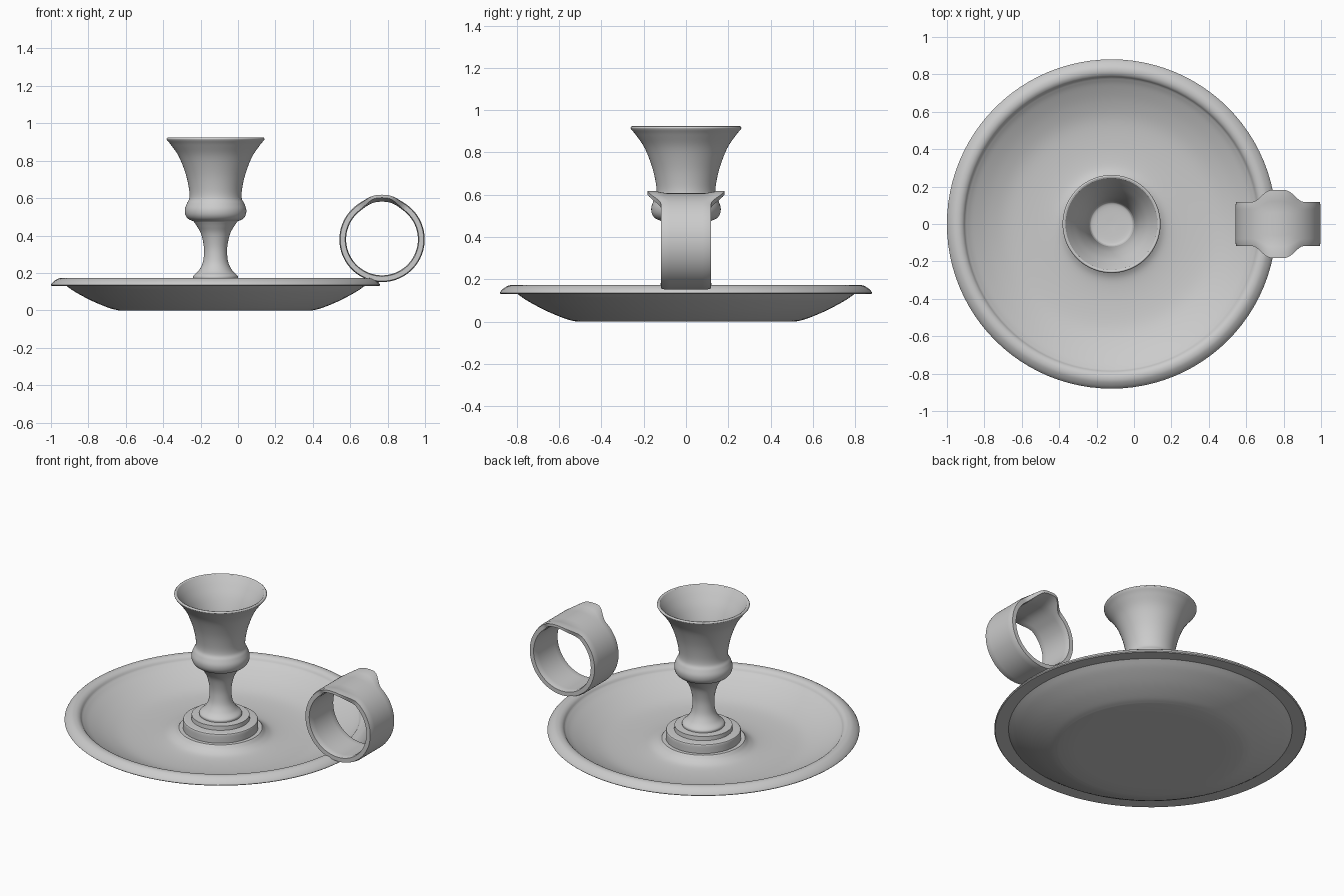
import bpy, bmesh
from math import sin, cos, pi, radians, degrees
from mathutils import Vector

if "Cube" in bpy.data.objects:
    bpy.data.objects.remove(bpy.data.objects["Cube"])

CX = -0.12  # axis of dish and candlestick


def smooth_run(pts, n=5):
    """Catmull-Rom curve through the given profile points."""
    p = [Vector(q) for q in pts]
    p = [2 * p[0] - p[1]] + p + [2 * p[-1] - p[-2]]
    out = []
    for a, b, c, d in zip(p, p[1:], p[2:], p[3:]):
        for i in range(n):
            t = i / n
            out.append(0.5 * (2 * b + (c - a) * t + (2 * a - 5 * b + 4 * c - d) * t * t
                              + (3 * b - a - 3 * c + d) * t ** 3))
    return out + [p[-2]]


def finish(bm, name):
    bmesh.ops.remove_doubles(bm, verts=bm.verts, dist=0.0004)
    bmesh.ops.recalc_face_normals(bm, faces=bm.faces)
    me = bpy.data.meshes.new(name)
    bm.to_mesh(me)
    bm.free()
    ob = bpy.data.objects.new(name, me)
    bpy.context.collection.objects.link(ob)
    bpy.ops.object.select_all(action='DESELECT')
    ob.select_set(True)
    bpy.context.view_layer.objects.active = ob
    bpy.ops.object.shade_smooth_by_angle(angle=radians(35))
    return ob


def lathe(name, runs, steps=96):
    bm = bmesh.new()
    pts = [p for run in runs for p in smooth_run(run)]
    vs = [bm.verts.new((r, 0, z)) for r, z in pts]
    es = [bm.edges.new(pair) for pair in zip(vs, vs[1:])]
    bmesh.ops.spin(bm, geom=vs + es, axis=(0, 0, 1), cent=(0, 0, 0),
                   angle=2 * pi, steps=steps, use_merge=True)
    ob = finish(bm, name)
    ob.location.x = CX
    return ob


# Dish: flat foot, curved wall, rolled rim, hollow with a raised middle
lathe("dish", [
    [(0, 0), (0.52, 0)],
    [(0.52, 0), (0.57, 0.013), (0.66, 0.05), (0.75, 0.098), (0.80, 0.132)],
    [(0.80, 0.132), (0.875, 0.130)],
    [(0.875, 0.130), (0.88, 0.137), (0.865, 0.155), (0.84, 0.17),
     (0.815, 0.172), (0.795, 0.163), (0.782, 0.146)],
    [(0.782, 0.146), (0.74, 0.118), (0.65, 0.075), (0.55, 0.045), (0.42, 0.035),
     (0.31, 0.04), (0.26, 0.06), (0.235, 0.085)],
    [(0.235, 0.085), (0, 0.085)],
])

# Candlestick: stepped base, waisted stem, bulb and flared hollow cup
lathe("candlestick", [
    [(0, 0.08), (0.212, 0.08)],
    [(0.212, 0.08), (0.212, 0.132), (0.205, 0.14)],
    [(0.205, 0.14), (0.165, 0.143)],
    [(0.165, 0.143), (0.163, 0.168)],
    [(0.163, 0.168), (0.12, 0.17)],
    [(0.12, 0.17), (0.118, 0.185), (0.092, 0.21), (0.07, 0.25), (0.062, 0.30),
     (0.064, 0.35), (0.078, 0.41), (0.10, 0.45), (0.118, 0.476)],
    [(0.118, 0.476), (0.145, 0.488), (0.161, 0.51), (0.164, 0.54), (0.153, 0.572),
     (0.14, 0.60), (0.142, 0.65), (0.16, 0.73), (0.195, 0.82), (0.235, 0.88),
     (0.258, 0.908)],
    [(0.258, 0.908), (0.262, 0.916), (0.256, 0.924), (0.246, 0.921)],
    [(0.246, 0.921), (0.215, 0.875), (0.177, 0.81), (0.145, 0.73), (0.127, 0.65),
     (0.12, 0.59)],
    [(0.12, 0.59), (0.10, 0.575), (0, 0.57)],
])

# Finger ring: band that widens into a thumb rest on top
bm = bmesh.new()
SEG, COLS, R, T = 96, 12, 0.228, 0.036
rows = []
for i in range(SEG):
    phi = -pi + 2 * pi * i / SEG
    t = min(1, max(0, (38 - abs(degrees(phi))) / 30))
    bump = t * t * (3 - 2 * t)
    w = 0.118 + 0.064 * bump
    thick = T - 0.01 * bump
    section = []
    for inner in (0, 1):
        for j in range(COLS + 1):
            u = -1 + 2 * j / COLS
            u = -u if inner else u
            lift = 0.016 * bump * max(0, abs(u) * w - 0.09) / 0.092
            edge = 0.005 if abs(u) == 1 else 0
            r = R + lift - (thick - edge if inner else edge)
            section.append(bm.verts.new((r * sin(phi), u * w, r * cos(phi))))
    rows.append(section)
for a, b in zip(rows, rows[1:] + rows[:1]):
    for k in range(len(a)):
        m = (k + 1) % len(a)
        bm.faces.new((a[k], a[m], b[m], b[k]))
ring = finish(bm, "finger_ring")
ring.location = (0.77, 0, 0.379)
